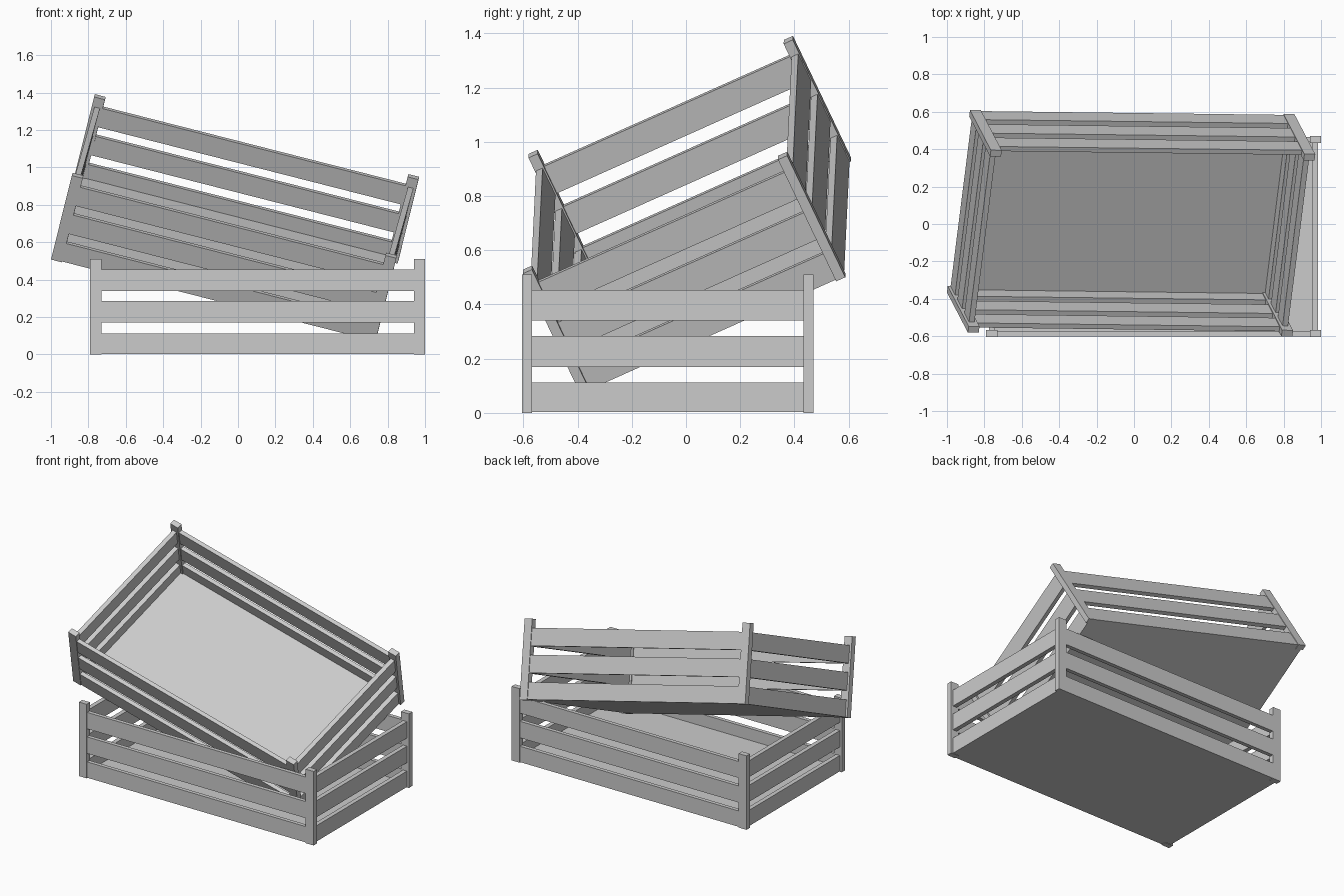
import bpy, bmesh
from mathutils import Matrix, Vector

if "Cube" in bpy.data.objects:
    bpy.data.objects.remove(bpy.data.objects["Cube"])

L, W, H = 1.79, 1.075, 0.51      # crate size
PX, PY = 0.06, 0.037             # post section


def boxes(name, specs, mat):
    """One object made of axis-aligned boxes given as (min corner, max corner)."""
    bm = bmesh.new()
    for lo, hi in specs:
        lo, hi = Vector(lo), Vector(hi)
        m = Matrix.Translation((lo + hi) / 2) @ Matrix.Diagonal((*(hi - lo), 1))
        bmesh.ops.create_cube(bm, size=1, matrix=m)
    me = bpy.data.meshes.new(name)
    bm.to_mesh(me)
    bm.free()
    ob = bpy.data.objects.new(name, me)
    ob.matrix_world = mat
    bpy.context.collection.objects.link(ob)


def crate(prefix, mat):
    # corner posts
    boxes(prefix + "_posts", [((x, y, 0), (x + PX, y + PY, H))
                              for x in (0, L - PX) for y in (0, W - PY)], mat)
    # three slats per wall; the lowest one sits on the floor board
    rows = ((0.03, 0.112), (0.17, 0.284), (0.34, 0.453))
    t, fi, si = 0.027, 0.004, 0.015   # thickness, long-side inset, short-side inset
    boxes(prefix + "_long_slats", [((PX / 2, y, a), (L - PX / 2, y + t, b))
                                   for y in (fi, W - fi - t) for a, b in rows], mat)
    boxes(prefix + "_short_slats", [((x, PY / 2, a), (x + 0.03, W - PY / 2, b))
                                    for x in (si, L - si - 0.03) for a, b in rows], mat)
    # floor board
    boxes(prefix + "_floor", [((si, fi, 0.003), (L - si, W - fi, 0.03))], mat)


# lower crate stands level
crate("lower_crate", Matrix.Translation((-0.79, -0.605, 0)))

# upper crate is tipped on top of it
ax = Vector((0.969, -0.012, -0.247)).normalized()
az = Vector((0.215, -0.42, 0.88))
ay = az.cross(ax).normalized()
az = ax.cross(ay)
rot = Matrix((ax, ay, az)).transposed().to_4x4()
crate("upper_crate", Matrix.Translation((-1.0, -0.366, 0.507)) @ rot)
